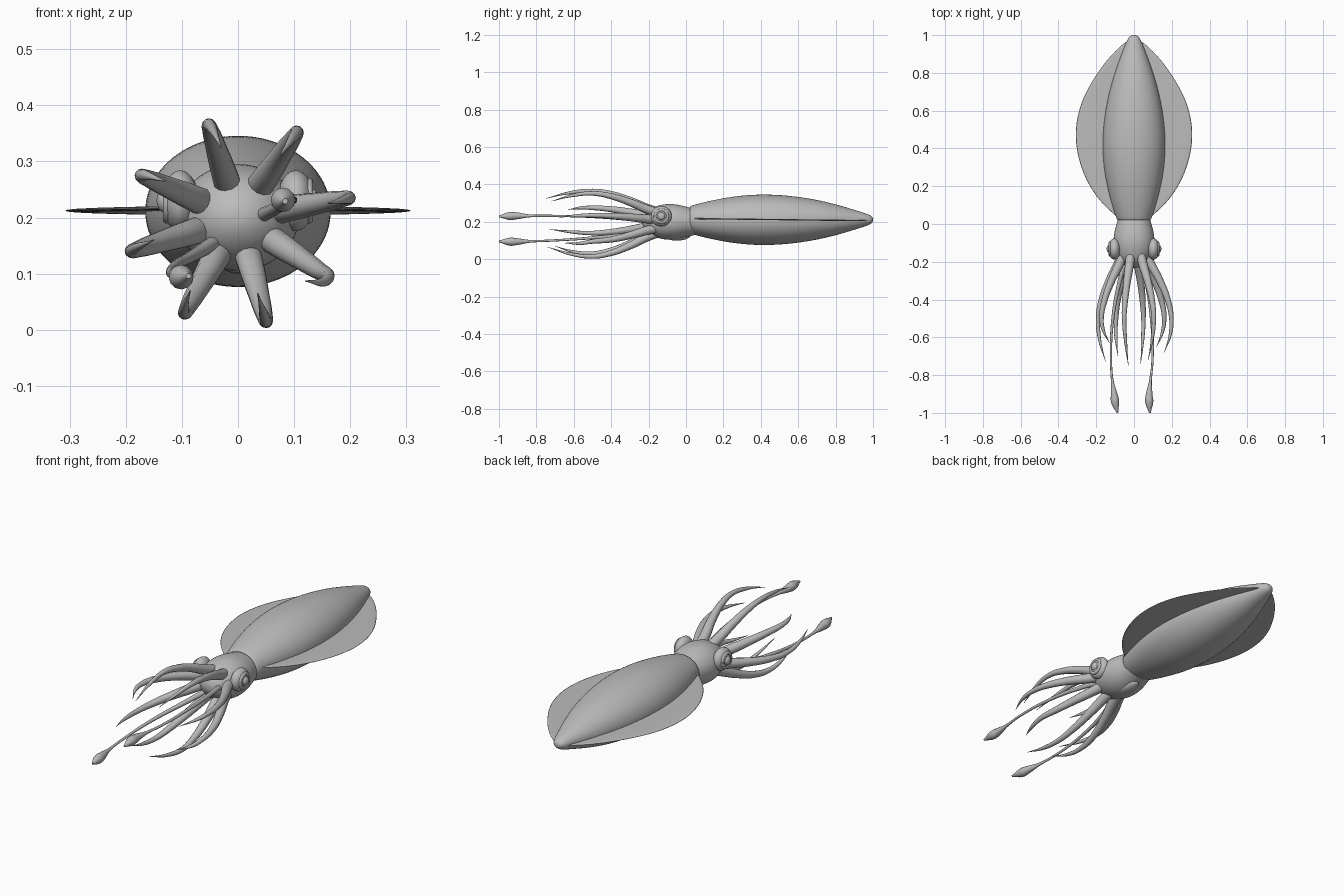
import bpy, bmesh, math
from mathutils import Vector

cube = bpy.data.objects.get("Cube")
if cube:
    bpy.data.objects.remove(cube, do_unlink=True)

skin = bpy.data.materials.new("grey_skin")
skin.use_nodes = True
skin.diffuse_color = (0.5, 0.5, 0.5, 1)
skin.node_tree.nodes["Principled BSDF"].inputs["Base Color"].default_value = (0.5, 0.5, 0.5, 1)


def finish(name, bm, subdivisions=0):
    bmesh.ops.remove_doubles(bm, verts=bm.verts, dist=0.0001)
    bmesh.ops.recalc_face_normals(bm, faces=bm.faces)
    for face in bm.faces:
        face.smooth = True
    mesh = bpy.data.meshes.new(name)
    bm.to_mesh(mesh)
    bm.free()
    mesh.materials.append(skin)
    obj = bpy.data.objects.new(name, mesh)
    bpy.context.collection.objects.link(obj)
    if subdivisions:
        obj.modifiers.new("Smooth", 'SUBSURF').levels = subdivisions
        obj.modifiers["Smooth"].render_levels = subdivisions
    return obj


def lathe(name, profile, height, z, segments=24):
    """Elliptical body along y from (y, half width) pairs."""
    bm = bmesh.new()
    rings = []
    for y, r in profile:
        angles = [math.tau * i / segments for i in range(segments)]
        rings.append([bm.verts.new((r * math.cos(a), y, z + r * height * math.sin(a)))
                      for a in angles])
    for a, b in zip(rings, rings[1:]):
        for i in range(segments):
            j = (i + 1) % segments
            bm.faces.new((a[i], a[j], b[j], b[i]))
    return finish(name, bm, 2)


def ellipsoid(name, centre, radii):
    bm = bmesh.new()
    bmesh.ops.create_uvsphere(bm, u_segments=32, v_segments=20, radius=1)
    bmesh.ops.scale(bm, vec=radii, verts=bm.verts)
    bmesh.ops.translate(bm, vec=centre, verts=bm.verts)
    return finish(name, bm)


def limb(name, points, radii):
    """Tapered tube through the given points."""
    curve = bpy.data.curves.new(name, 'CURVE')
    curve.dimensions = '3D'
    curve.bevel_depth = 1
    curve.bevel_resolution = 4
    curve.resolution_u = 8
    curve.use_fill_caps = True
    spline = curve.splines.new('BEZIER')
    spline.radius_interpolation = 'CARDINAL'
    spline.bezier_points.add(len(points) - 1)
    for knot, co, r in zip(spline.bezier_points, points, radii):
        knot.co = co
        knot.radius = r
        knot.handle_left_type = knot.handle_right_type = 'AUTO'
    spline.use_smooth = True
    curve.materials.append(skin)
    obj = bpy.data.objects.new(name, curve)
    bpy.context.collection.objects.link(obj)
    bpy.ops.object.select_all(action='DESELECT')
    obj.select_set(True)
    bpy.context.view_layer.objects.active = obj
    bpy.ops.object.convert(target='MESH')


# Mantle, head and funnel
lathe("mantle", [(.06, .05), (.025, .07), (.018, .088), (.03, .094), (.1, .118),
                 (.2, .144), (.3, .162), (.42, .17), (.55, .161), (.68, .138),
                 (.8, .104), (.9, .066), (.96, .043), (.99, .028), (1.0, .012), (1.0, 0)],
      0.815, 0.211)
lathe("head", [(.05, .08), (.01, .09), (-.04, .106), (-.1, .112), (-.15, .1),
               (-.19, .083), (-.22, .05), (-.232, .02), (-.233, 0)], 0.88, 0.2)
ellipsoid("funnel", (0, -.05, .128), (.035, .075, .028))

# Side fins: a thin sheet from the midline to a curved edge
bm = bmesh.new()
rows = []
for y, w in [(.02, .07), (.07, .13), (.14, .2), (.24, .262), (.35, .3), (.46, .317),
             (.57, .306), (.68, .27), (.8, .198), (.9, .12), (.97, .04)]:
    z = .218 - .012 * y
    rows.append([bm.verts.new((w * k / 3, y, z)) for k in range(4)])
for a, b in zip(rows, rows[1:]):
    for k in range(3):
        bm.faces.new((a[k], a[k + 1], b[k + 1], b[k]))
fins = finish("side_fins", bm)
mirror = fins.modifiers.new("Mirror", 'MIRROR')
solid = fins.modifiers.new("Thickness", 'SOLIDIFY')
solid.thickness = 0.007
solid.offset = 0
sub = fins.modifiers.new("Smooth", 'SUBSURF')
sub.levels = sub.render_levels = 2

# Eyes: bulge, raised rim and pupil on each side
for side, label in ((1, "left"), (-1, "right")):
    ellipsoid(label + "_eye", (side * .103, -.132, .23), (.033, .056, .054))
    ring = [Vector((side * .126, -.132 + .033 * math.cos(a), .23 + .033 * math.sin(a)))
            for a in [math.tau * i / 16 for i in range(17)]]
    limb(label + "_eye_rim", ring, [.008] * len(ring))
    ellipsoid(label + "_pupil", (side * .131, -.132, .23), (.014, .021, .021))

# Eight arms: widest point (x, z) and tip (x, z, y)
arms = [(-.052, .365, -.03, .325, -.75), (.105, .352, .075, .31, -.72),
        (.198, .235, .16, .225, -.68), (.16, .095, .12, .087, -.65),
        (.05, .015, .035, .065, -.74), (-.095, .03, -.085, .07, -.7),
        (-.19, .14, -.15, .16, -.73), (-.172, .275, -.13, .265, -.63)]
for n, (ox, oz, tx, tz, ty) in enumerate(arms, 1):
    path = [Vector((ox * s, y, .2 + (oz - .2) * s)) for y, s in
            ((-.13, .28), (-.2, .42), (-.3, .69), (-.4, .9), (-.5, 1))]
    tip = Vector((tx, ty, tz))
    bend = path[-1].lerp(tip, .5) + (path[-1] - Vector((0, -.5, .2))) * .06
    limb(f"arm_{n}", path + [bend, tip], [.024, .024, .02, .016, .012, .008, .001])

# Two long tentacles ending in clubs
club_radii = [.013, .011, .008, .006, .008, .019, .02, .005]
limb("left_tentacle", [(.035, -.17, .2), (.065, -.3, .215), (.092, -.5, .228),
                       (.098, -.72, .232), (.086, -.84, .232), (.08, -.91, .232),
                       (.081, -.95, .231), (.084, -1, .229)], club_radii)
limb("right_tentacle", [(-.035, -.17, .16), (-.075, -.3, .135), (-.112, -.5, .115),
                        (-.122, -.72, .1), (-.114, -.84, .096), (-.104, -.91, .094),
                        (-.099, -.95, .094), (-.088, -1, .096)], club_radii)
